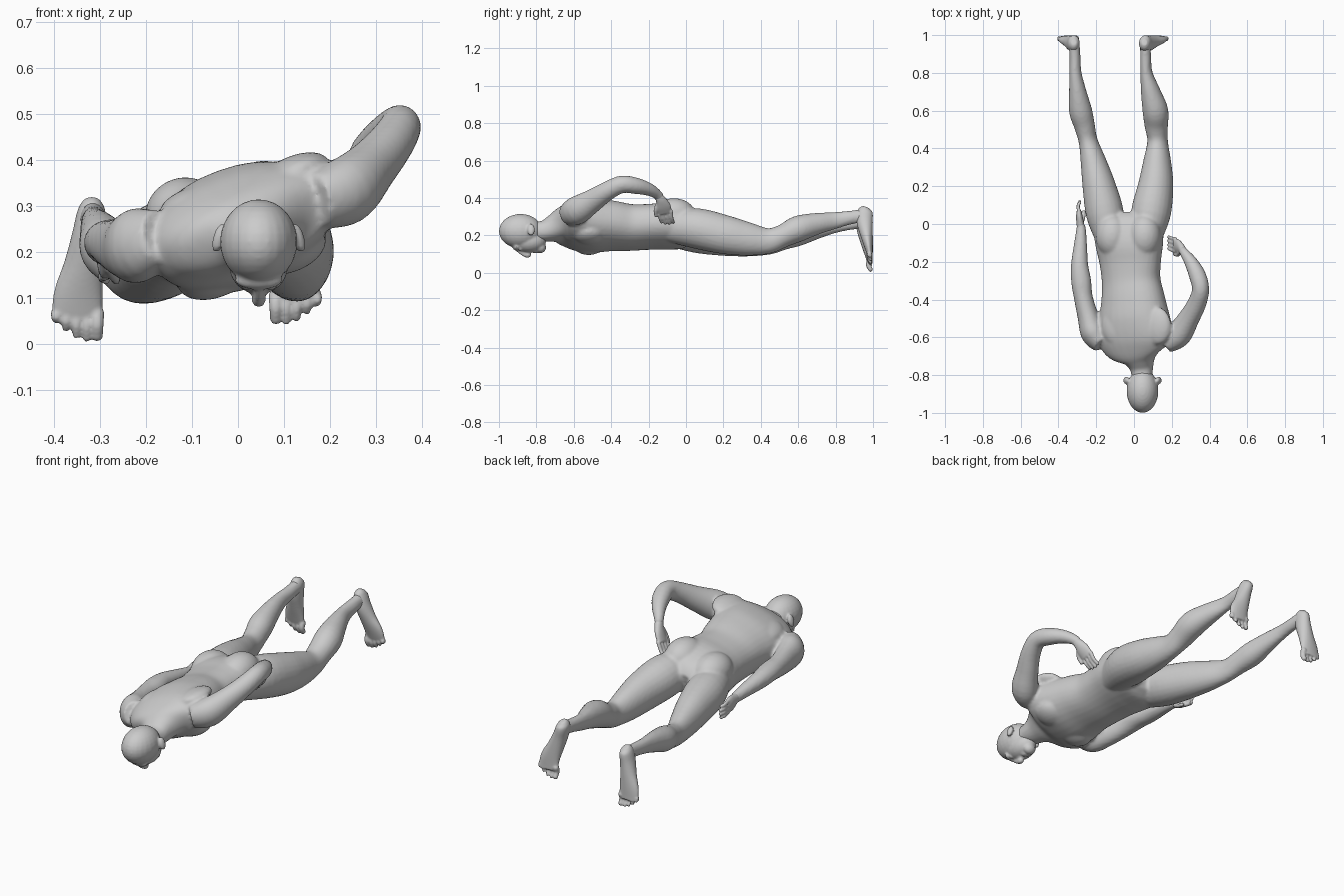
import bpy, bmesh, math
from mathutils import Vector, Matrix


def spline(st, steps=4):
    """Catmull-Rom through stations of (x, y, z, half width, half depth, roll)."""
    out = []
    for i in range(len(st) - 1):
        p = [st[max(i - 1, 0)], st[i], st[i + 1], st[min(i + 2, len(st) - 1)]]
        for k in range(steps):
            t = k / steps
            out.append([0.5 * (2 * b + (c - a) * t + (2 * a - 5 * b + 4 * c - d) * t * t
                               + (3 * b - a - 3 * c + d) * t ** 3)
                        for a, b, c, d in zip(*p)])
    return out + [list(st[-1])]


def loft(bm, st, roll=0, n=24, power=2.0):
    st = spline([tuple(s) if len(s) == 6 else (*s, roll) for s in st])
    pts = [Vector(s[:3]) for s in st]
    rings = []
    for i, (_, _, _, a, b, r) in enumerate(st):
        tan = (pts[min(i + 1, len(pts) - 1)] - pts[max(i - 1, 0)]).normalized()
        r = math.radians(r)
        side = Vector((math.cos(r), 0, math.sin(r)))
        side = (side - tan * side.dot(tan)).normalized()
        up = side.cross(tan)
        ring = []
        for k in range(n):
            c, s = math.cos(math.tau * k / n), math.sin(math.tau * k / n)
            u = math.copysign(abs(c) ** (2 / power), c) * a
            v = math.copysign(abs(s) ** (2 / power), s) * b
            ring.append(bm.verts.new(pts[i] + side * u + up * v))
        rings.append(ring)
    for p, q in zip(rings, rings[1:]):
        for k in range(n):
            bm.faces.new((p[k], p[(k + 1) % n], q[(k + 1) % n], q[k]))
    bm.faces.new(rings[0][::-1])
    bm.faces.new(rings[-1])


def ball(bm, c, r, roll=0):
    m = (Matrix.Translation(c) @ Matrix.Rotation(-math.radians(roll), 4, 'Y')
         @ Matrix.Diagonal((*r, 1)))
    bmesh.ops.create_uvsphere(bm, u_segments=24, v_segments=16, radius=1, matrix=m)


def digit(bm, path, r):
    """Finger or toe: tapered tube with rounded ends."""
    st = [(*p, r * (1 - 0.1 * i), r * (1 - 0.1 * i)) for i, p in enumerate(path)]
    loft(bm, st, n=10)
    for p in (st[0], st[-1]):
        ball(bm, p[:3], (p[3],) * 3)


def finish(bm, name, voxel, smooth):
    bmesh.ops.recalc_face_normals(bm, faces=bm.faces)
    me = bpy.data.meshes.new(name)
    bm.to_mesh(me)
    bm.free()
    ob = bpy.data.objects.new(name, me)
    bpy.context.collection.objects.link(ob)
    rm = ob.modifiers.new("fuse", 'REMESH')
    rm.mode = 'VOXEL'
    rm.voxel_size = voxel
    rm.use_smooth_shade = True
    sm = ob.modifiers.new("soften", 'SMOOTH')
    sm.factor = 0.5
    sm.iterations = smooth


# Torso and neck, rolled so the +x shoulder is higher
body = bmesh.new()
loft(body, [
    (.045, -.83, .225, .05, .05, 8), (.04, -.765, .222, .062, .055, 10),
    (.03, -.715, .235, .09, .07, 14), (.015, -.665, .25, .175, .09, 18),
    (.008, -.6, .255, .21, .115, 20), (.002, -.5, .252, .192, .132, 20),
    (-.005, -.4, .25, .172, .126, 20), (-.015, -.3, .242, .157, .118, 18),
    (-.02, -.2, .245, .165, .115, 16), (-.025, -.1, .248, .182, .118, 14),
    (-.03, 0, .232, .18, .1, 12), (-.03, .05, .22, .1, .06, 10)], n=32, power=2.25)

# Buttocks, shoulder blades and chest
for x, z in ((-.115, .277), (.055, .313)):
    ball(body, (x, -.065, z), (.088, .115, .085), 14)
for x, z in ((-.1, .305), (.125, .375)):
    ball(body, (x, -.54, z), (.075, .1, .035), 20)
for x, z in ((-.05, .15), (.11, .205)):
    ball(body, (x, -.52, z), (.085, .085, .05), 20)

# Legs
loft(body, [
    (-.125, -.1, .225, .07, .08), (-.153, .05, .21, .1, .103),
    (-.185, .2, .19, .088, .1), (-.215, .33, .17, .068, .084),
    (-.243, .44, .162, .05, .066), (-.262, .52, .182, .055, .06),
    (-.283, .6, .207, .061, .064), (-.298, .7, .235, .046, .054),
    (-.31, .8, .255, .032, .042), (-.312, .88, .265, .029, .036),
    (-.316, .955, .275, .028, .036)], roll=8)
loft(body, [
    (.06, -.1, .25, .075, .085), (.088, .05, .238, .105, .108),
    (.115, .2, .205, .094, .105), (.123, .33, .18, .074, .09),
    (.125, .44, .17, .054, .069), (.118, .52, .197, .062, .062),
    (.113, .6, .235, .068, .07), (.088, .7, .262, .052, .058),
    (.066, .8, .28, .032, .045), (.062, .88, .295, .029, .037),
    (.06, .955, .305, .028, .036)], roll=8)

# Arms: one lying along the body, the other with a raised elbow
loft(body, [
    (-.17, -.635, .235, .05, .06), (-.215, -.58, .215, .066, .082),
    (-.243, -.49, .21, .056, .07), (-.268, -.39, .215, .05, .056),
    (-.28, -.3, .222, .053, .048), (-.288, -.22, .217, .046, .045),
    (-.284, -.12, .205, .036, .037), (-.28, -.03, .193, .026, .029),
    (-.283, .0, .19, .02, .028)])
loft(body, [
    (.17, -.635, .31, .05, .06), (.235, -.585, .332, .068, .076),
    (.29, -.5, .385, .056, .062), (.333, -.42, .437, .05, .051),
    (.353, -.345, .472, .045, .047), (.335, -.27, .465, .045, .044),
    (.3, -.2, .446, .035, .035), (.268, -.155, .42, .025, .027),
    (.255, -.138, .395, .019, .026)])
finish(body, "body", .009, 4)

# Head: skull, jaw, chin, brow, nose, lips, ears
head = bmesh.new()
hx = .045
ball(head, (hx, -.884, .222), (.084, .116, .092))
ball(head, (hx, -.84, .17), (.064, .092, .062))
ball(head, (hx, -.778, .135), (.034, .03, .03))
ball(head, (hx, -.905, .138), (.052, .022, .02))
loft(head, [(hx, -.9, .122, .008, .012), (hx, -.87, .105, .011, .016),
            (hx, -.845, .096, .016, .017), (hx, -.835, .104, .012, .01)], n=12)
for y in (-.812, -.8):
    ball(head, (hx, y, .113), (.022, .007, .01))
for s in (-1, 1):
    ball(head, (hx + s * .086, -.828, .23), (.013, .02, .033), s * 15)
    ball(head, (hx + s * .026, -.885, .125), (.015, .009, .009))
finish(head, "head", .006, 3)

# Low hand, lying beside the thigh
hand = bmesh.new()
loft(hand, [(-.281, -.03, .193, .02, .024), (-.284, .0, .19, .02, .03),
            (-.289, .035, .184, .018, .041), (-.291, .068, .178, .013, .038)])
for i in range(4):
    z = .147 + .02 * i
    digit(hand, [(-.29, .06, z), (-.296, .095, z - .004),
                 (-.287, .122 - .006 * abs(i - 1.5), z - .01)], .0105)
digit(hand, [(-.28, .0, .165), (-.268, .035, .145), (-.265, .065, .138)], .012)
finish(hand, "low_hand", .005, 2)

# Raised hand, hanging over the hip
hand = bmesh.new()
loft(hand, [(.262, -.148, .41, .02, .022), (.252, -.132, .385, .02, .029),
            (.235, -.12, .352, .018, .039), (.216, -.112, .32, .013, .037)])
for i in range(4):
    y = -.143 + .021 * i
    digit(hand, [(.22, y, .328), (.203, y + .004, .294),
                 (.183, y + .012, .262 + .006 * abs(i - 1.5))], .0105)
digit(hand, [(.242, -.15, .37), (.232, -.163, .335), (.215, -.16, .305)], .012)
finish(hand, "raised_hand", .005, 2)


# Feet: soles facing back, toes pointing down
def foot(name, x, z, lean, out):
    bm = bmesh.new()
    prof = [(0, .962, 0, .014, .016), (0, .958, -.014, .026, .034),
            (.03, .956, -.035, .032, .043), (.22, .955, -.08, .036, .043),
            (.55, .965, -.145, .043, .034), (.9, .975, -.205, .053, .024),
            (1, .982, -.25, .055, .016), (1, .985, -.268, .05, .013)]
    loft(bm, [(x + lean * d, y, z + dz, a, b) for d, y, dz, a, b in prof])
    for i, lift in enumerate((0, 0, .007, .022, .04)):
        tx = x + lean + out * (-.044 + .0225 * i)
        r = .016 if i == 0 else .0115
        tip = z - .313 + lift + r
        digit(bm, [(tx, .982, z - .25), (tx, .976, (z - .25 + tip) / 2),
                   (tx, .986, tip)], r)
    finish(bm, name, .005, 2)


foot("lower_foot", -.318, .315, -.032, -1)
foot("upper_foot", .056, .352, .07, 1)
